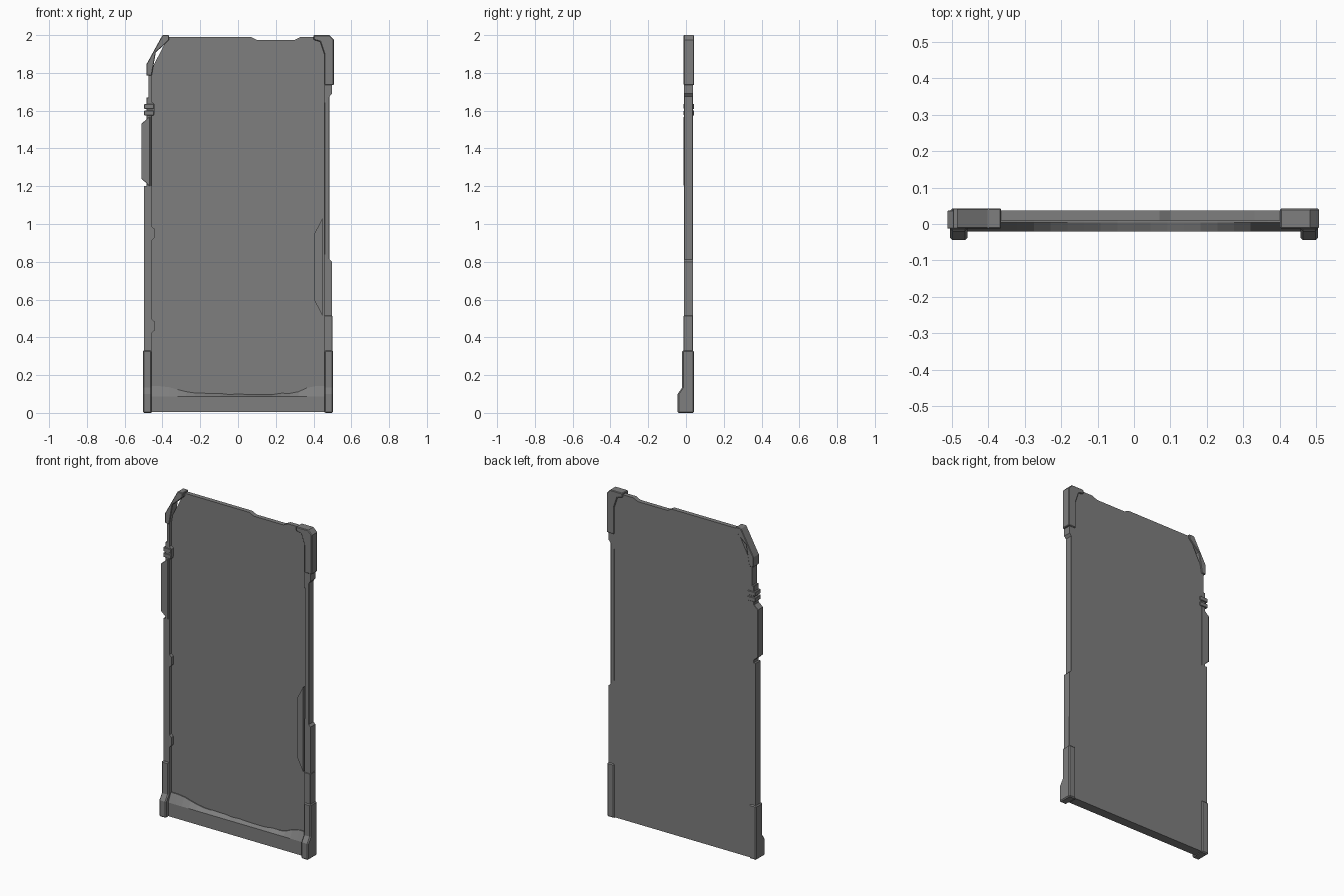
import bpy, bmesh, math, random

cube = bpy.data.objects.get("Cube")
if cube:
    bpy.data.objects.remove(cube, do_unlink=True)

grey = bpy.data.materials.new("mid grey")
grey.use_nodes = True
grey.diffuse_color = (0.21, 0.21, 0.21, 1)
grey.node_tree.nodes["Principled BSDF"].inputs["Base Color"].default_value = grey.diffuse_color

# Shared dimensions of the frame
height = 2
front, back = -0.01, 0.037
inner, outer = 0.457, 0.497
guard_front, guard_back = front - 0.003, back + 0.006
leg_top = 0.33
guard_bottom = 1.735
LEFT, RIGHT = 1, -1


def loft(name, rings, bevel=0):
    """Skin matching rings of points, cap both ends and chamfer the edges."""
    bm = bmesh.new()
    loops = [[bm.verts.new(point) for point in ring] for ring in rings]
    for near, far in zip(loops, loops[1:]):
        for i in range(len(near)):
            bm.faces.new((near[i - 1], near[i], far[i], far[i - 1]))
    bm.faces.new(loops[0])
    bm.faces.new(loops[-1])
    bmesh.ops.recalc_face_normals(bm, faces=bm.faces)
    mesh = bpy.data.meshes.new(name)
    bm.to_mesh(mesh)
    bm.free()
    mesh.materials.append(grey)
    part = bpy.data.objects.new(name, mesh)
    bpy.context.collection.objects.link(part)
    if bevel:
        modifier = part.modifiers.new("chamfer", "BEVEL")
        modifier.width = bevel
        modifier.segments = 1
        modifier.angle_limit = math.radians(50)
    return part


def slab(name, outline, near=front, far=back, bevel=0):
    """Extrude an outline of x and z through the depth."""
    return loft(name, [[(x, y, z) for x, z in outline] for y in (near, far)], bevel)


def block(name, side, base, tip, bottom, top, slope=0, near=front, far=back, bevel=0):
    """Trapezoid on one side of the frame; its tip edge is shorter by the slope."""
    outline = [(base, bottom), (tip, bottom + slope), (tip, top - slope), (base, top)]
    return slab(name, [(side * x, z) for x, z in outline], near, far, bevel)


# Main panel, clipped at one upper corner and notched along the top
edge = height - 0.01
notch = edge - 0.015
slab("panel", [(-inner, 0.02), (inner, 0.02), (inner, edge), (0.33, edge), (0.3, notch),
               (0.1, notch), (0.07, edge), (-0.37, edge), (-inner, 1.82)], near=-front)

# Side rails, each a thin strip with a thicker stretch
thin = outer - 0.012
block("left_rail", LEFT, inner, thin, leg_top, guard_bottom, bevel=0.003)
block("left_rail_lower", LEFT, inner, outer, 0, 0.84, slope=0.04)
block("left_rail_upper", LEFT, inner, outer, 1.64, 1.8, slope=0.05)
block("left_sleeve", LEFT, inner, outer + 0.002, 0.3, 0.515, near=guard_front, bevel=0.002)
block("right_rail", RIGHT, inner, thin, leg_top, 1.67, bevel=0.003)
block("right_rail_lower", RIGHT, inner, outer, 0, 1.2)
block("right_rail_neck", RIGHT, inner, thin - 0.012, 1.6, 1.8)

# Side plate, flush with the rail it grows from
block("side_plate", LEFT, inner + front, 0.405, 0.515, 1.03, slope=0.08)

# Grip and clamp bands on the other rail
block("grip", RIGHT, inner + 0.01, outer + 0.015, 1.2, 1.57, slope=0.04,
      near=guard_front, bevel=0.002)
for band in range(2):
    bottom = 1.575 + band * 0.035
    block(f"clamp_band_{band + 1}", RIGHT, 0.445, outer, bottom, bottom + 0.025,
          near=guard_front, far=guard_back, bevel=0.002)

# Small tabs on the inner edge of the rail
for tab, bottom in enumerate((0.42, 0.91, 1.57)):
    block(f"tab_{tab + 1}", RIGHT, inner + 0.003, 0.443, bottom, bottom + 0.08,
          slope=0.015, far=0.02)

# Upper corner guards, one square and one clipped
lip = height - 0.025
tip = outer + 0.011
slab("square_corner", [(inner, guard_bottom), (tip, guard_bottom), (tip, lip),
                       (tip - 0.025, height), (0.4, height), (0.4, lip),
                       (0.435, lip - 0.01), (inner, 1.9)],
     guard_front, guard_back, bevel=0.004)
slab("clipped_corner", [(-thin, 1.785), (-inner, 1.785), (-0.435, 1.91), (-0.4, 1.94),
                        (-0.365, lip), (-0.365, height), (-0.4, height), (-thin, 1.845)],
     guard_front, guard_back, bevel=0.003)

# Legs with a foot stepped forward
shin, toe, heel = -0.02, -0.044, 0.043
profile = [(toe, 0), (heel, 0), (heel, leg_top), (shin, leg_top), (shin, 0.135), (toe, 0.1)]
for name, side in (("left_leg", LEFT), ("right_leg", RIGHT)):
    loft(name, [[(side * x, y, z) for y, z in profile] for x in (inner, outer + 0.007)],
         bevel=0.006)

# Bottom bar whose sloped top meets the panel in a ragged line, rising at both ends
random.seed(4)
rings = []
steps = 20
for step in range(steps + 1):
    x = inner * (2 * step / steps - 1)
    start = 0.3 if x > 0 else 0.2
    rise = min(1, max(0, (abs(x) - start) / (0.4 - start)))
    ragged = 0.1 + 0.045 * rise + random.uniform(-0.005, 0.005)
    section = [(back, 0.005), (shin, 0.005), (shin, 0.088), (0.004, ragged),
               (0.012, ragged), (back, 0.05)]
    rings.append([(x, y, z) for y, z in section])
loft("bottom_bar", rings)
